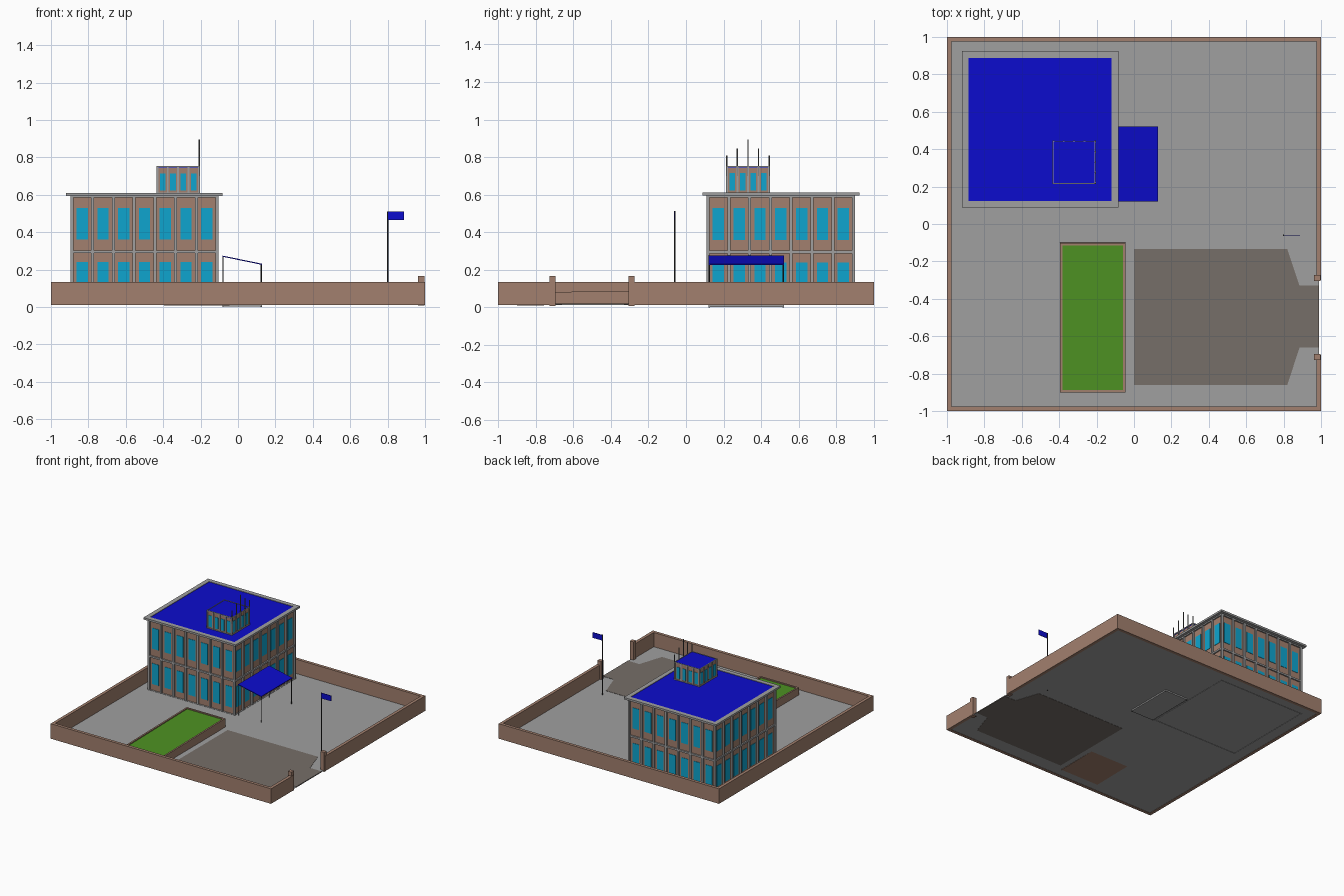
import bpy, bmesh, math
from mathutils import Matrix, Vector

if "Cube" in bpy.data.objects:
    bpy.data.objects.remove(bpy.data.objects["Cube"])


def mat(name, r, g, b):
    lin = [((c / 255 + 0.055) / 1.055) ** 2.4 if c > 10 else c / 255 / 12.92 for c in (r, g, b)]
    m = bpy.data.materials.new(name)
    m.diffuse_color = (*lin, 1)
    m.use_nodes = True
    m.node_tree.nodes["Principled BSDF"].inputs["Base Color"].default_value = m.diffuse_color
    return m


BROWN = mat("brown_wall", 162, 128, 110)
GREY = mat("light_grey", 160, 160, 160)
BLUE = mat("blue_roof", 12, 12, 205)
GLASS = mat("window_blue", 14, 165, 207)
GRASS = mat("grass_green", 78, 146, 34)
DRIVE = mat("driveway", 118, 110, 104)
DARK = mat("dark_metal", 55, 55, 55)
MID = mat("antenna_grey", 115, 115, 115)


def finish(name, bm, material):
    me = bpy.data.meshes.new(name)
    bmesh.ops.recalc_face_normals(bm, faces=bm.faces)
    bm.to_mesh(me)
    bm.free()
    me.materials.append(material)
    ob = bpy.data.objects.new(name, me)
    bpy.context.collection.objects.link(ob)
    return ob


def boxes(name, material, items):
    """Each item: x0, x1, y0, y1, z0, z1"""
    bm = bmesh.new()
    for x0, x1, y0, y1, z0, z1 in items:
        m = Matrix.Translation(((x0 + x1) / 2, (y0 + y1) / 2, (z0 + z1) / 2)) @ Matrix.Diagonal(
            (x1 - x0, y1 - y0, z1 - z0, 1))
        bmesh.ops.create_cube(bm, size=1, matrix=m)
    return finish(name, bm, material)


def frame(x0, x1, y0, y1, z0, z1, t):
    """Four boxes forming a rectangular ring of wall thickness t"""
    return [(x0, x1, y0, y0 + t, z0, z1), (x0, x1, y1 - t, y1, z0, z1),
            (x0, x0 + t, y0 + t, y1 - t, z0, z1), (x1 - t, x1, y0 + t, y1 - t, z0, z1)]


def poles(name, material, items, r):
    """Each item: x, y, z0, z1"""
    bm = bmesh.new()
    for x, y, z0, z1 in items:
        bmesh.ops.create_cone(bm, cap_ends=True, segments=8, radius1=r, radius2=r, depth=z1 - z0,
                              matrix=Matrix.Translation((x, y, (z0 + z1) / 2)))
    return finish(name, bm, material)


def facade(name, cx, cy, half, bays, floors, pil, depth, win_w, z0, z1):
    """Square block: brown core, grey pilasters and bands, glass plates on four sides.
    floors: (panel bottom, panel top, window bottom, window top)"""
    core = half - depth
    boxes(name + "_core", BROWN, [(cx - core, cx + core, cy - core, cy + core, z0 + 0.004, z1 - 0.01)])
    pitch = (2 * half - pil) / bays
    edges = [z0] + [z for f in floors for z in f[:2]] + [z1]
    bands = [(a, b) for a, b in zip(edges[::2], edges[1::2]) if b - a > 0.001]
    grey, glass = [], []
    for i in range(bays + 1):
        c = -half + pil / 2 + i * pitch
        if 0 < i < bays:
            grey.append((c - pil / 2, c + pil / 2, -half, -core, z0, z1))
        else:
            s = 1 if i else -1
            a, b = sorted((s * half, s * (half - pil)))
            grey.append((a, b, -half, -core, z0, z1))
        if i < bays:
            m = c + pitch / 2
            for f in floors:
                glass.append((m - win_w / 2, m + win_w / 2, -core - 0.003, -core + 0.001, f[2], f[3]))
    for a, b in bands:
        grey.append((-half, half, -half + 0.001, -core, a, b))
    for part, items, material in (("_frame", grey, GREY), ("_windows", glass, GLASS)):
        src = boxes(name + part, material, items)
        bm = bmesh.new()
        for k in range(4):
            tmp = src.data.copy()
            tmp.transform(Matrix.Translation((cx, cy, 0)) @ Matrix.Rotation(k * math.pi / 2, 4, 'Z'))
            bm.from_mesh(tmp)
            bpy.data.meshes.remove(tmp)
        bm.to_mesh(src.data)
        bm.free()


# Yard slab and driveway
boxes("yard", GREY, [(-0.99, 0.99, -0.99, 0.99, 0.014, 0.018)])
bm = bmesh.new()
outline = [(0, -0.86), (0.82, -0.86), (0.885, -0.66), (0.99, -0.66),
           (0.99, -0.33), (0.885, -0.33), (0.82, -0.135), (0, -0.135)]
face = bm.faces.new([bm.verts.new((x, y, 0.0125)) for x, y in outline])
ext = bmesh.ops.extrude_face_region(bm, geom=[face])
bmesh.ops.translate(bm, vec=Vector((0, 0, 0.0075)),
                    verts=[v for v in ext["geom"] if isinstance(v, bmesh.types.BMVert)])
bm.faces.ensure_lookup_table()
if not any(len(f.verts) == 8 and f.calc_center_median().z < 0.013 for f in bm.faces):
    bm.faces.new([v for v in bm.verts if v.co.z < 0.013])
finish("driveway", bm, DRIVE)

# Perimeter wall with a gate gap on the right
W, T, ZB, ZT = 1.0, 0.025, 0.012, 0.135
boxes("perimeter_wall", BROWN, [
    (-W, W, -W, -W + T, ZB, ZT), (-W, W, W - T, W, ZB, ZT),
    (-W, -W + T, -W + T, W - T, ZB, ZT),
    (W - T, W, -0.30, W - T, ZB, ZT), (W - T, W, -W + T, -0.70, ZB, ZT)])
boxes("gate_posts", BROWN, [(0.963, 0.997, y - 0.016, y + 0.016, 0.008, 0.167) for y in (-0.29, -0.712)])

# Slightly tilted planter with grass
planter = boxes("planter_curb", BROWN, frame(-0.395, -0.045, -0.90, -0.10, 0.014, 0.084, 0.013)
                + [(-0.383, -0.057, -0.888, -0.112, 0.014, 0.04)])
grass = boxes("planter_grass", GRASS, [(-0.383, -0.057, -0.888, -0.112, 0.04, 0.076)])
pivot = Matrix.Translation((0, -0.55, 0.014))
for ob in (planter, grass):
    ob.data.transform(pivot @ Matrix.Rotation(0.013, 4, 'X') @ pivot.inverted())

# Main building
facade("building", -0.5, 0.505, 0.396, 7,
       [(0.02, 0.288, 0.07, 0.24), (0.302, 0.585, 0.36, 0.53)], 0.016, 0.012, 0.06, 0.012, 0.598)
boxes("cornice", GREY, frame(-0.92, -0.083, 0.088, 0.924, 0.595, 0.611, 0.036))
boxes("main_roof", BLUE, [(-0.886, -0.117, 0.122, 0.89, 0.597, 0.607)])

# Roof room
facade("roof_room", -0.32, 0.33, 0.116, 4, [(0.612, 0.745, 0.622, 0.715)],
       0.010, 0.006, 0.03, 0.606, 0.753)
boxes("roof_room_top", BLUE, [(-0.43, -0.21, 0.22, 0.44, 0.74, 0.75)])
poles("antennas", MID, [(-0.207, 0.33 + i * 0.0565, 0.70, z) for i, z in
                        zip(range(-2, 3), (0.81, 0.847, 0.895, 0.847, 0.81))], 0.0035)

# Entrance canopy, posts and floor
boxes("porch_floor", GREY, [(-0.083, 0.127, 0.12, 0.522, 0.003, 0.016)])
canopy = boxes("canopy", BLUE, [(-0.083, 0.127, 0.12, 0.522, -0.003, 0.003)])
for v in canopy.data.vertices:
    v.co.z += 0.272 - (v.co.x + 0.083) * 0.205
poles("canopy_posts", DARK, [(x, y, 0, z) for x, z in ((-0.08, 0.27), (0.124, 0.229))
                             for y in (0.124, 0.518)], 0.003)

# Flag
poles("flagpole", DARK, [(0.80, -0.06, 0.012, 0.512)], 0.004)
boxes("flag", BLUE, [(0.80, 0.887, -0.062, -0.058, 0.465, 0.51)])
